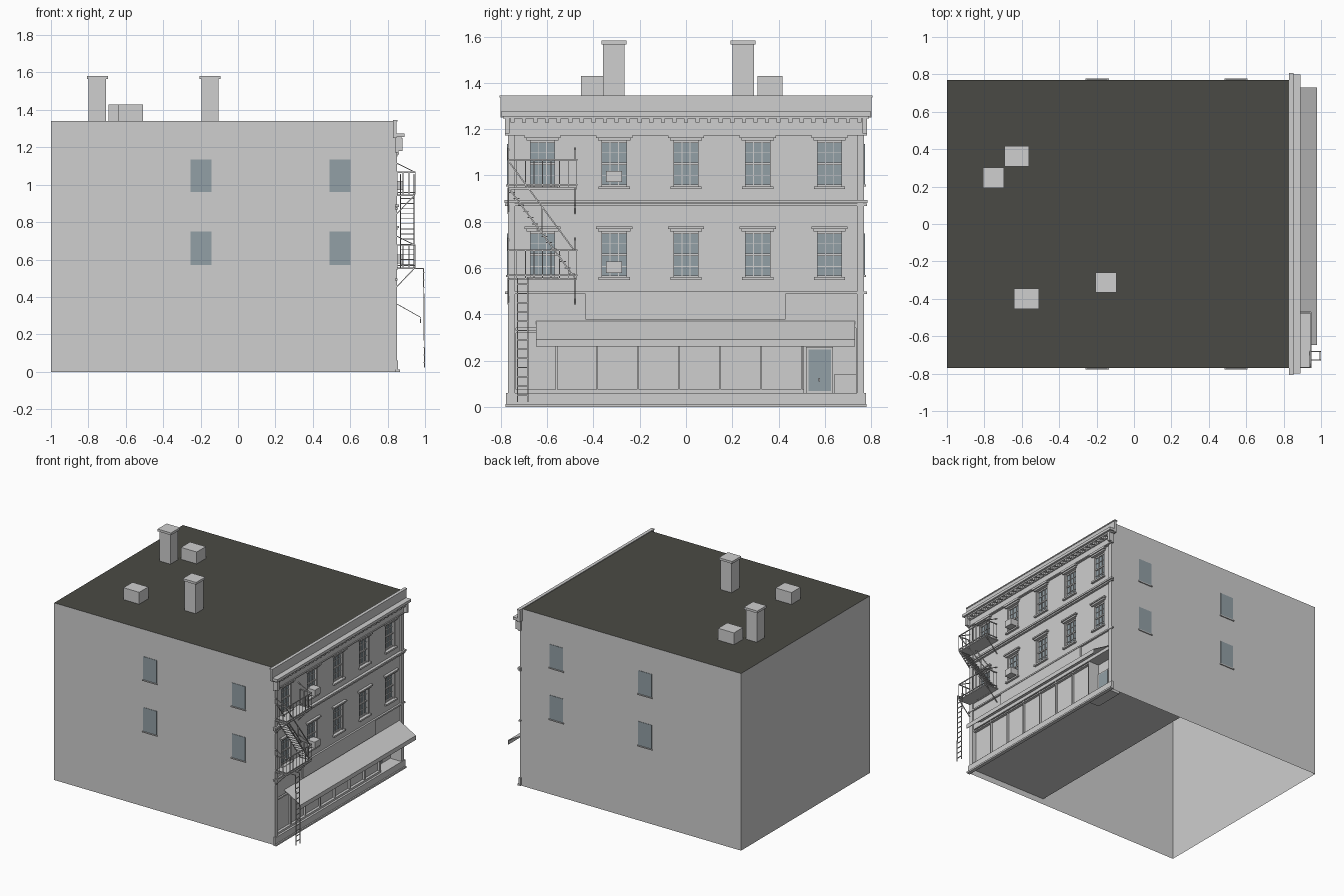
import bpy, bmesh
from mathutils import Vector, Matrix

cube = bpy.data.objects.get("Cube")
if cube:
    bpy.data.objects.remove(cube)


def material(name, rgb):
    m = bpy.data.materials.new(name)
    m.use_nodes = True
    m.diffuse_color = (*rgb, 1)
    m.node_tree.nodes["Principled BSDF"].inputs["Base Color"].default_value = (*rgb, 1)
    return m


GRAY = material("light gray", (.62, .62, .62))
ROOF = material("dark roof", (.068, .068, .058))
GLASS = material("blue gray glass", (.29, .35, .38))


def finish(bm, name, *mats):
    mesh = bpy.data.meshes.new(name)
    bm.to_mesh(mesh)
    bm.free()
    for m in mats:
        mesh.materials.append(m)
    obj = bpy.data.objects.new(name, mesh)
    bpy.context.scene.collection.objects.link(obj)
    return obj


def boxes(name, specs, mat=GRAY):
    """One object made of boxes given as x, y and z ranges."""
    bm = bmesh.new()
    for x0, x1, y0, y1, z0, z1 in specs:
        centre = Vector((x0 + x1, y0 + y1, z0 + z1)) / 2
        size = Matrix.Diagonal((x1 - x0, y1 - y0, z1 - z0, 1))
        bmesh.ops.create_cube(bm, size=1, matrix=Matrix.Translation(centre) @ size)
    return finish(bm, name, mat)


def bars(name, segments, t=.005, mat=GRAY):
    """One object made of square bars between pairs of points."""
    bm = bmesh.new()
    for a, b in segments:
        a, b = Vector(a), Vector(b)
        d = b - a
        turn = d.to_track_quat('Z', 'Y').to_matrix().to_4x4()
        size = Matrix.Diagonal((t, t, d.length, 1))
        bmesh.ops.create_cube(bm, size=1, matrix=Matrix.Translation((a + b) / 2) @ turn @ size)
    return finish(bm, name, mat)


def quad(bm, *pts):
    return bm.faces.new([bm.verts.new(p) for p in pts])


FX, HY, TOP = .84, .77, 1.34          # facade plane, half width, roof height
COLUMNS = [i * .31 for i in range(-2, 3)]
ROWS = [.557, .95]
WIN_H, HALF = .2, .06

# Building shell, open underneath and on the street side
bm = bmesh.new()
bmesh.ops.create_cube(bm, size=1, matrix=Matrix.Translation(((FX - 1) / 2, 0, TOP / 2))
                      @ Matrix.Diagonal((FX + 1, 2 * HY, TOP, 1)))
bm.normal_update()
bmesh.ops.delete(bm, geom=[f for f in bm.faces if f.normal.z < -.5 or f.normal.x > .5],
                 context='FACES')
for f in bm.faces:
    f.material_index = int(f.normal.z > .5)
finish(bm, "building_shell", GRAY, ROOF)

# Facade with openings (y range, z range, depth) and their reveals
openings = [(c - HALF, c + HALF, z, z + WIN_H, .02) for c in COLUMNS for z in ROWS]
openings += [(-.735, .51, .065, .34, .02), (.51, .735, .06, .34, .09)]
ys = sorted({-HY, HY} | {v for o in openings for v in o[:2]})
zs = sorted({0, TOP} | {v for o in openings for v in o[2:4]})
bm = bmesh.new()
for y0, y1 in zip(ys, ys[1:]):
    for z0, z1 in zip(zs, zs[1:]):
        y, z = (y0 + y1) / 2, (z0 + z1) / 2
        if not any(o[0] < y < o[1] and o[2] < z < o[3] for o in openings):
            quad(bm, (FX, y0, z0), (FX, y1, z0), (FX, y1, z1), (FX, y0, z1))
for i, (y0, y1, z0, z1, depth) in enumerate(openings):
    ring = [(y0, z0), (y1, z0), (y1, z1), (y0, z1)]
    for (ya, za), (yb, zb) in zip(ring, ring[1:] + ring[:1]):
        quad(bm, (FX, ya, za), (FX, yb, zb), (FX - depth, yb, zb), (FX - depth, ya, za))
    pane = quad(bm, *[(FX - depth, y, z) for y, z in ring])
    pane.material_index = int(i < len(COLUMNS) * len(ROWS))
bmesh.ops.remove_doubles(bm, verts=bm.verts, dist=.0001)
finish(bm, "facade", GRAY, GLASS)

# Sash windows with frames, glazing bars, sills and lintels
frames, trim = [], []
for c in COLUMNS:
    for z in ROWS:
        top, mid, b = z + WIN_H, z + WIN_H / 2, FX - .021
        for s in (-1, 1):
            frames.append((b, FX - .004, *sorted((c + s * HALF, c + s * (HALF - .008))), z, top))
            y = c + s * .018
            frames.append((b, b + .007, y - .0018, y + .0018, z, top))
        for h, t in ((z + .005, .005), (mid, .005), (top - .005, .005),
                     (z + WIN_H / 4, .0018), (top - WIN_H / 4, .0018)):
            frames.append((b, b + .004 + t, c - HALF, c + HALF, h - t, h + t))
        trim += [(FX, FX + .016, c - .067, c + .067, z - .009, z + .003),
                 (FX, FX + .012, c - .07, c + .07, top, top + .014),
                 (FX, FX + .02, c - .078, c + .078, top + .012, top + .022)]
boxes("window_frames", frames)
boxes("sills_and_lintels", trim)
boxes("air_conditioners", [(FX - .02, .885, -.345, -.277, z + .022, z + .07) for z in ROWS])

# Side windows and their sills
panes, sills = [], []
for s in (-1, 1):
    for x in (-.197, .545):
        for z, h in ((.57, .18), (.96, .175)):
            y0, y1 = sorted((s * (HY - .002), s * (HY + .003)))
            panes.append((x - .056, x + .056, y0, y1, z, z + h))
            y0, y1 = sorted((s * (HY - .002), s * (HY + .008)))
            sills.append((x - .062, x + .062, y0, y1, z - .008, z))
boxes("side_windows", panes, GLASS)
boxes("side_window_sills", sills)

# Cornice, parapet and dentils
boxes("parapet", [(FX - .01, FX + .008, -.802, .802, 1.25, 1.345),
                  (FX - .012, FX + .012, -.806, .806, 1.337, 1.345)])
boxes("cornice", [(FX, .89, -.8, .8, 1.255, 1.275), (FX, .875, -.79, .79, 1.245, 1.256),
                  (FX, .852, -.78, .78, 1.175, 1.247), (FX, .858, -.782, .782, 1.172, 1.18),
                  (FX, .858, -.782, .782, 1.222, 1.229)])
boxes("dentils", [(FX, .872, i * .05 - .009, i * .05 + .009, 1.228, 1.25) for i in range(-15, 16)])
boxes("cornice_brackets", [(FX, .88, s * .772 - .01, s * .772 + .01, 1.18, 1.25) for s in (-1, 1)])

# Belt courses, corner pilasters, base and sign board
boxes("belt_courses", [(FX, .856, -.782, .782, .868, .878), (FX, .862, -.784, .784, .88, .893),
                       (FX, .854, -.782, .782, .487, .498)])
boxes("corner_pilasters", [(FX, .85, s * .754 - .016, s * .754 + .016, .06, 1.175) for s in (-1, 1)])
boxes("base_course", [(FX, .856, -.778, .778, 0, .06), (FX, .866, -.78, .78, 0, .012)])
boxes("sign_board", [(FX, .85, -.435, .43, .378, .487)])

# Storefront mullions, door and shop floor
shop = [(FX - .02, FX - .004, y - .004, y + .004, .065, .34)
        for y in [-.56 + i * .1767 for i in range(7)]]
shop += [(FX - .02, FX, -.735, .51, z, z + .01) for z in (.065, .32)]
boxes("storefront_frame", shop)
DX = FX - .09
boxes("shop_door", [(DX, DX + .012, .518, .636, .06, .258)])
boxes("door_glass", [(DX + .008, DX + .015, .53, .626, .068, .248)], GLASS)
boxes("door_handle", [(DX + .012, DX + .024, .572, .578, .11, .125)])
boxes("door_side_panel", [(DX, DX + .01, .64, .735, .06, .14)])
boxes("door_step", [(DX, FX, .51, .735, .01, .06)])
boxes("shop_floor", [(.18, FX, -HY + .002, HY - .002, .042, .046)])

# Awning: thin sloped sheet with a hanging valance
bm = bmesh.new()
path = [(FX, .37), (.978, .292), (.978, .26)]
for (xa, za), (xb, zb) in zip(path, path[1:]):
    quad(bm, (xa, -.648, za), (xb, -.648, zb), (xb, .73, zb), (xa, .73, za))
bmesh.ops.remove_doubles(bm, verts=bm.verts, dist=.0001)
awning = finish(bm, "awning", GRAY)
awning.modifiers.new("thickness", 'SOLIDIFY').thickness = .004

# Fire escape platforms, railings and wall braces
Y0, Y1, X0, X1, RAIL = -.768, -.472, .85, .947, .12
rails, pickets, braces = [], [], []
levels = (.557, .947)
for z in levels:
    corners = [(X0, Y0), (X1, Y0), (X1, Y1), (X0, Y1)]
    for (xa, ya), (xb, yb) in zip(corners, corners[1:]):
        for h in (.012, RAIL):
            rails.append(((xa, ya, z + h), (xb, yb, z + h)))
        n = 8 if xa == xb else 3
        for i in range(n + 1):
            x, y = xa + (xb - xa) * i / n, ya + (yb - ya) * i / n
            pickets.append(((x, y, z), (x, y, z + RAIL)))
    for y in (Y0, Y1 - .008):
        braces += [((FX, y, z - .112), (X1, y, z)), ((FX, y, z + .172), (X1, y, z + RAIL))]
boxes("escape_platforms", [(FX, X1, Y0, Y1, z - .008, z) for z in levels])
bars("escape_railings", rails, .006)
bars("escape_pickets", pickets, .0035)
bars("escape_braces", braces, .005)

# Stair between the platforms
low, high = Vector((0, -.482, .56)), Vector((0, -.762, .94))
stair = []
for x in (.868, .94):
    off = Vector((x, 0, 0))
    up = Vector((x, 0, .115))
    stair += [(low + off, high + off), (low + up, high + up)]
    middle = (low + high) / 2
    stair.append((middle + off, middle + up))
bars("stair_rails", stair, .006)
steps = [low.lerp(high, (i + .5) / 14) for i in range(14)]
boxes("stair_treads", [(.868, .94, p.y - .013, p.y + .013, p.z - .002, p.z + .002) for p in steps])

# Drop ladder
ladder = []
for y in (-.728, -.682):
    ladder += [((X1, y, .552), (.992, y, .552)), ((.992, y, .555), (.997, y, .022))]
for i in range(13):
    z = .05 + i * .04
    ladder.append(((.994, -.728, z), (.994, -.682, z)))
bars("drop_ladder", ladder, .005)

# Chimneys and roof boxes
chimneys = []
for x, y in ((-.752, .247), (-.15, -.312)):
    chimneys += [(x - .046, x + .046, y - .046, y + .046, TOP, 1.57),
                 (x - .056, x + .056, y - .054, y + .054, 1.565, 1.582)]
boxes("chimneys", chimneys)
boxes("roof_boxes", [(x - .066, x + .066, y - .054, y + .054, TOP, 1.43)
                     for x, y in ((-.627, .362), (-.575, -.4))])
